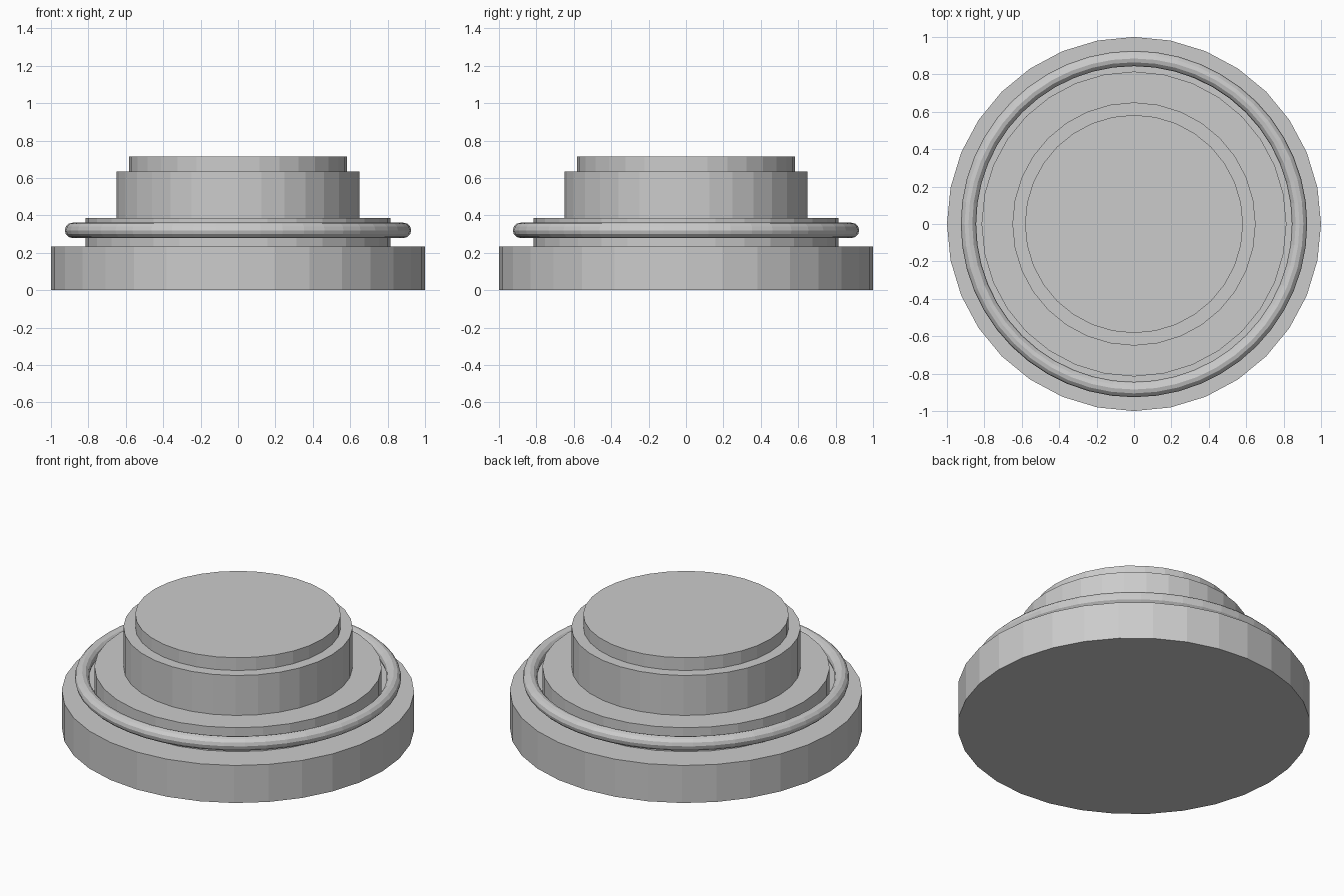
import bpy

if "Cube" in bpy.data.objects:
    bpy.data.objects.remove(bpy.data.objects["Cube"])

SIDES = 32


def disc(name, radius, bottom, top):
    bpy.ops.mesh.primitive_cylinder_add(
        vertices=SIDES, radius=radius, depth=top - bottom,
        location=(0, 0, (bottom + top) / 2))
    bpy.context.object.name = name


# Stepped round body, from the ground up
disc("base", 1.0, 0.0, 0.235)
disc("collar", 0.815, 0.235, 0.385)
disc("button", 0.65, 0.385, 0.635)
disc("button_cap", 0.583, 0.635, 0.715)

# Trim ring floating around the collar
bpy.ops.mesh.primitive_torus_add(
    major_radius=0.885, minor_radius=0.041,
    major_segments=48, minor_segments=12, location=(0, 0, 0.32))
bpy.context.object.name = "trim_ring"
